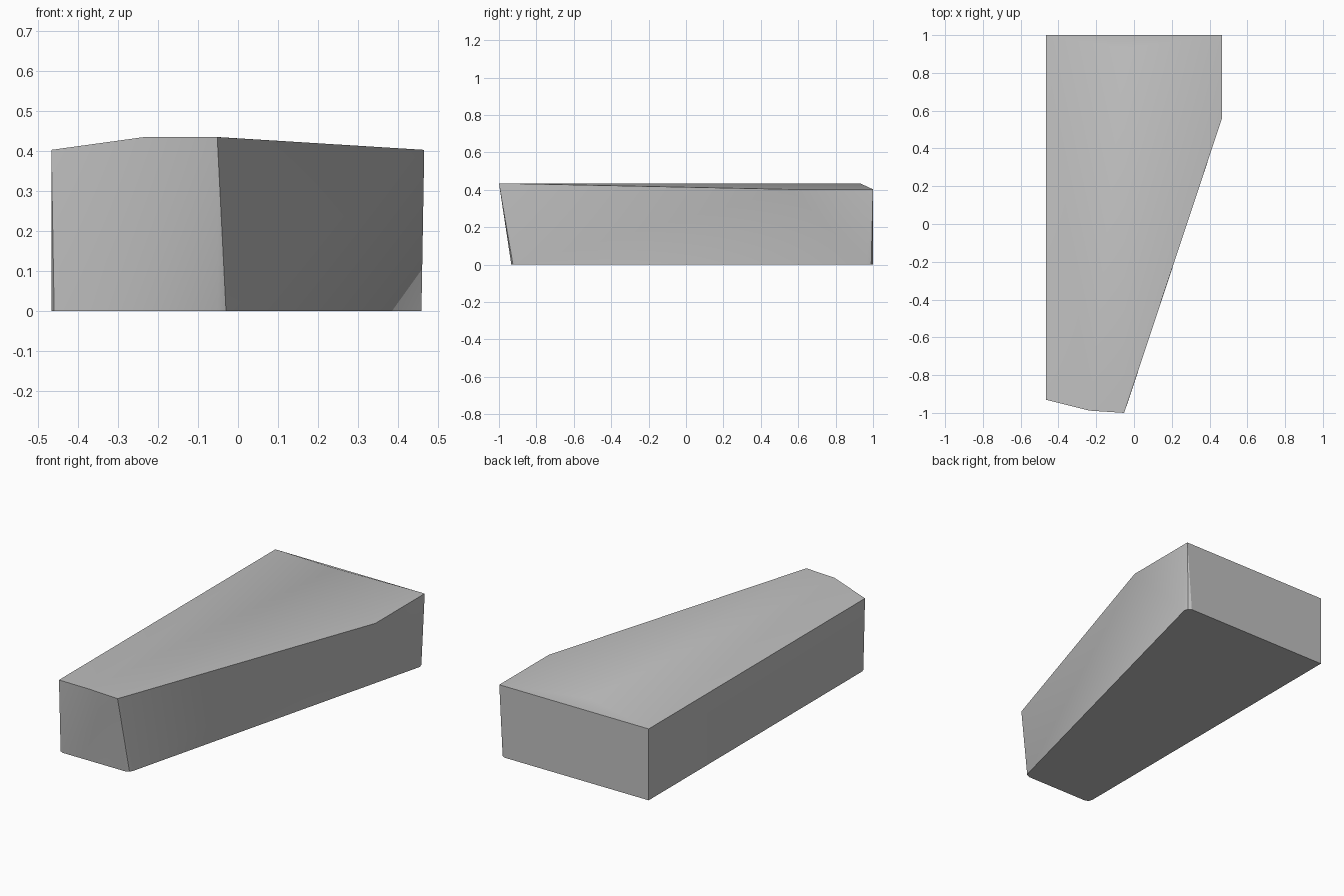
import bpy
import bmesh
import math

old = bpy.data.objects.get("Cube")
if old:
    bpy.data.objects.remove(old, do_unlink=True)

# Plain grey material
grey = bpy.data.materials.new("light_grey")
grey.use_nodes = True
colour = (0.53, 0.53, 0.53, 1.0)
grey.diffuse_color = colour
grey.node_tree.nodes["Principled BSDF"].inputs["Base Color"].default_value = colour

# Outlines of the wedge: base with eased corners, upper rim and crowned ridge
RIM_Z, RIDGE_Z = 0.403, 0.435
base = [(-0.467, 1.0), (0.435, 1.0), (0.452, 0.99), (0.459, 0.965),
        (-0.02, -0.905), (-0.03, -0.925), (-0.05, -0.934),
        (-0.44, -0.934), (-0.46, -0.925), (-0.467, -0.905)]
rim = [(-0.467, 1.0), (0.466, 1.0), (0.466, 0.56), (-0.467, -0.93)]
ridge = [(-0.05, 0.93), (-0.052, -1.0), (-0.235, -0.988)]

# Tapered body: convex skin around the three outlines
bm = bmesh.new()
for outline, z in ((base, 0.0), (rim, RIM_Z), (ridge, RIDGE_Z)):
    for x, y in outline:
        bm.verts.new((x, y, z))
bmesh.ops.convex_hull(bm, input=bm.verts[:])
bmesh.ops.dissolve_limit(bm, angle_limit=math.radians(0.2),
                         verts=bm.verts[:], edges=bm.edges[:])
bmesh.ops.recalc_face_normals(bm, faces=bm.faces[:])

mesh = bpy.data.meshes.new("tapered_body")
bm.to_mesh(mesh)
bm.free()
mesh.materials.append(grey)
body = bpy.data.objects.new("tapered_body", mesh)
bpy.context.collection.objects.link(body)

# Soft shading over shallow creases, sharp main edges
bpy.ops.object.select_all(action="DESELECT")
body.select_set(True)
bpy.context.view_layer.objects.active = body
bpy.ops.object.shade_smooth_by_angle(angle=math.radians(30))
